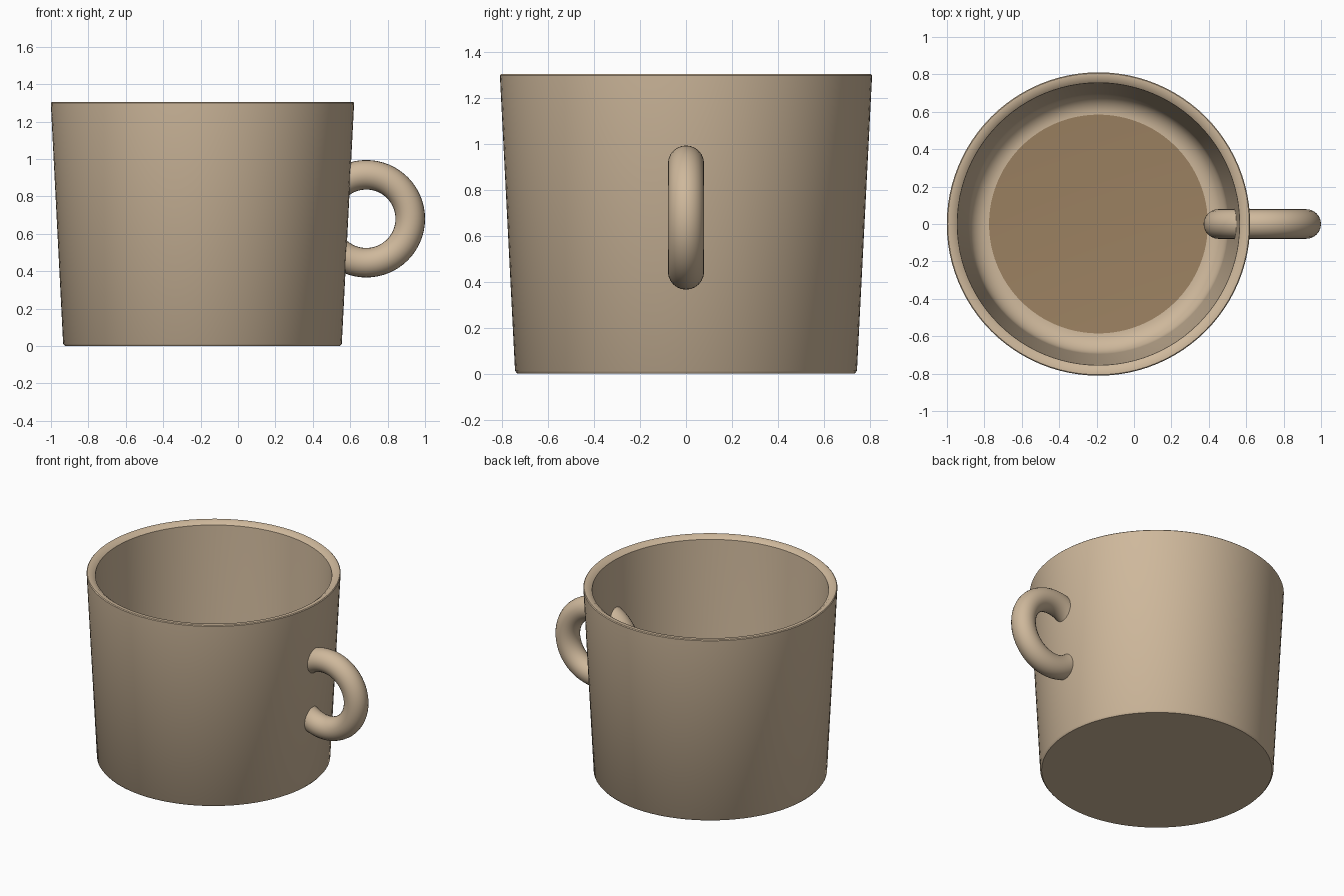
import bpy, bmesh, math

if "Cube" in bpy.data.objects:
    bpy.data.objects.remove(bpy.data.objects["Cube"])

CX = -0.19   # axis of the cup body
SEG = 96


def material(name, rgb):
    m = bpy.data.materials.new(name)
    m.diffuse_color = (*rgb, 1)
    m.use_nodes = True
    m.node_tree.nodes["Principled BSDF"].inputs["Base Color"].default_value = m.diffuse_color
    return m


clay = material("clay", (0.62, 0.48, 0.33))
floor_mat = material("floor_brown", (0.33, 0.22, 0.12))


def finish(obj, mat, angle=40):
    obj.data.materials.append(mat)
    bpy.ops.object.select_all(action='DESELECT')
    obj.select_set(True)
    bpy.context.view_layer.objects.active = obj
    bpy.ops.object.shade_smooth_by_angle(angle=math.radians(angle))


def lathe(name, profile, mat):
    """Spin an (r, z) profile around the cup axis; ends at r = 0 are merged."""
    bm = bmesh.new()
    verts = [bm.verts.new((r, 0, z)) for r, z in profile]
    edges = [bm.edges.new(p) for p in zip(verts, verts[1:])]
    bmesh.ops.spin(bm, geom=verts + edges, cent=(0, 0, 0), axis=(0, 0, 1),
                   angle=math.tau, steps=SEG, use_duplicate=False)
    bmesh.ops.remove_doubles(bm, verts=bm.verts, dist=1e-4)
    bmesh.ops.recalc_face_normals(bm, faces=bm.faces)
    mesh = bpy.data.meshes.new(name)
    bm.to_mesh(mesh)
    bm.free()
    obj = bpy.data.objects.new(name, mesh)
    obj.location.x = CX
    bpy.context.collection.objects.link(obj)
    finish(obj, mat)
    return obj


# Cup body: outer wall, rim, inner wall, rounded inner corner, floor
FLOOR_Z, FILLET, FLOOR_R = 0.07, 0.11, 0.585
corner = [(FLOOR_R + FILLET * math.cos(a), FLOOR_Z + FILLET - FILLET * math.sin(a))
          for a in (math.radians(90 * i / 8) for i in range(9))]
profile = [(0, 0), (0.735, 0), (0.745, 0.012), (0.811, 1.30), (0.806, 1.305),
           (0.78, 1.305), (0.755, 1.285)] + corner + [(0, FLOOR_Z)]
body = lathe("cup_body", profile, clay)

# Inner floor takes the darker brown
body.data.materials.append(floor_mat)
for p in body.data.polygons:
    if abs(p.center.z - FLOOR_Z) < 1e-4:
        p.material_index = 1

# Ring handle, passing through the wall
bpy.ops.mesh.primitive_torus_add(location=(0.686, 0, 0.68), rotation=(math.pi / 2, 0, 0),
                                 major_radius=0.235, minor_radius=0.079,
                                 major_segments=64, minor_segments=24)
handle = bpy.context.object
handle.name = "handle"
finish(handle, clay)
